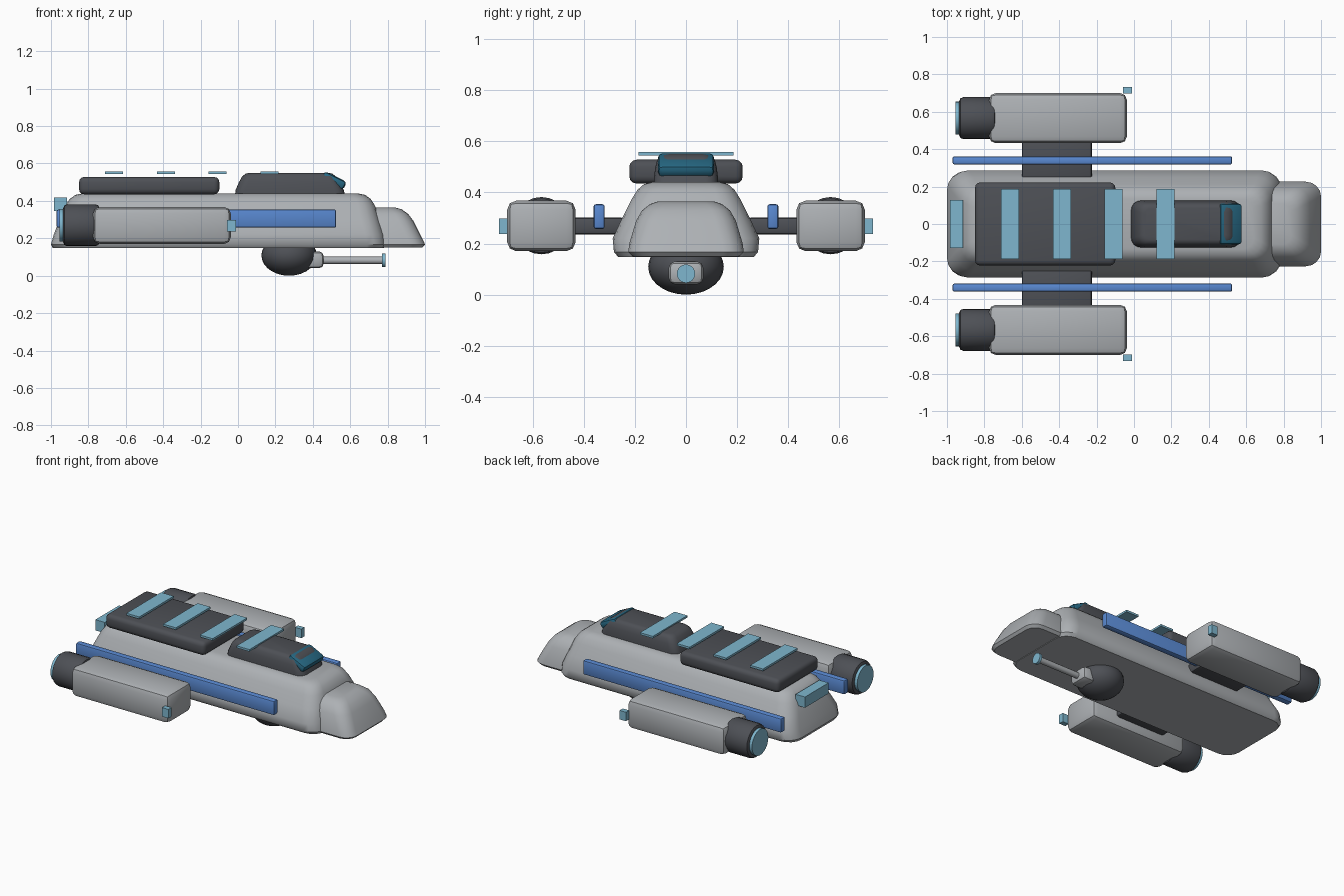
import bpy, bmesh, math
from mathutils import Matrix, Vector

if "Cube" in bpy.data.objects:
    bpy.data.objects.remove(bpy.data.objects["Cube"])


def material(name, rgb):
    m = bpy.data.materials.new(name)
    m.diffuse_color = (*rgb, 1)
    m.use_nodes = True
    m.node_tree.nodes["Principled BSDF"].inputs["Base Color"].default_value = m.diffuse_color
    return m


GREY = material("light grey hull", (0.42, 0.44, 0.46))
DARK = material("dark grey", (0.075, 0.08, 0.092))
BLUE = material("blue rail", (0.10, 0.25, 0.64))
GLASS = material("deep teal glass", (0.02, 0.14, 0.23))
CYAN = material("pale cyan glow", (0.21, 0.47, 0.62))


def finish(bm, name, mat, angle=35):
    bmesh.ops.recalc_face_normals(bm, faces=bm.faces)
    me = bpy.data.meshes.new(name)
    bm.to_mesh(me)
    bm.free()
    ob = bpy.data.objects.new(name, me)
    bpy.context.collection.objects.link(ob)
    me.materials.append(mat)
    bpy.ops.object.select_all(action='DESELECT')
    ob.select_set(True)
    bpy.context.view_layer.objects.active = ob
    bpy.ops.object.shade_smooth_by_angle(angle=math.radians(angle))
    return ob


def box(name, mat, x, y, z, bevel=0.0, seg=2, tilt=0.0):
    """Box from (min, max) ranges, optionally bevelled and tilted about y."""
    bm = bmesh.new()
    bmesh.ops.create_cube(bm, size=1)
    bmesh.ops.scale(bm, vec=(x[1] - x[0], y[1] - y[0], z[1] - z[0]), verts=bm.verts)
    if bevel:
        bmesh.ops.bevel(bm, geom=bm.edges[:], offset=bevel, segments=seg,
                        profile=0.5, affect='EDGES')
    bmesh.ops.rotate(bm, matrix=Matrix.Rotation(tilt, 3, 'Y'), verts=bm.verts)
    bmesh.ops.translate(bm, vec=(sum(x) / 2, sum(y) / 2, sum(z) / 2), verts=bm.verts)
    return finish(bm, name, mat)


def rod(name, mat, x, y, z, r, bevel=0.0, sides=24):
    """Cylinder lying along x."""
    bm = bmesh.new()
    bmesh.ops.create_cone(bm, cap_ends=True, segments=sides, radius1=r, radius2=r,
                          depth=x[1] - x[0])
    if bevel:
        rims = [e for e in bm.edges if abs(e.verts[0].co.z - e.verts[1].co.z) < 1e-5]
        bmesh.ops.bevel(bm, geom=rims, offset=bevel, segments=2, profile=0.5, affect='EDGES')
    bmesh.ops.rotate(bm, matrix=Matrix.Rotation(math.pi / 2, 3, 'Y'), verts=bm.verts)
    bmesh.ops.translate(bm, vec=(sum(x) / 2, y, z), verts=bm.verts)
    return finish(bm, name, mat)


def loft(name, mat, layers, seg=4):
    """Stack of rounded rectangles: (z, x0, x1, half width, corner radius)."""
    bm = bmesh.new()
    rings = []
    for z, x0, x1, w, r in layers:
        ring = []
        corners = [(x1 - r, w - r), (x0 + r, w - r), (x0 + r, r - w), (x1 - r, r - w)]
        for k, (cx, cy) in enumerate(corners):
            for i in range(seg + 1):
                a = math.pi / 2 * (k + i / seg)
                ring.append(bm.verts.new((cx + r * math.cos(a), cy + r * math.sin(a), z)))
        rings.append(ring)
    n = len(rings[0])
    for a, b in zip(rings, rings[1:]):
        for i in range(n):
            bm.faces.new((a[i], a[(i + 1) % n], b[(i + 1) % n], b[i]))
    bm.faces.new(rings[0])
    bm.faces.new(rings[-1])
    return finish(bm, name, mat)


# Main hull and nose
loft("hull", GREY, [
    (0.147, -0.99, 0.78, 0.265, 0.09), (0.167, -1.0, 0.79, 0.282, 0.10),
    (0.22, -0.985, 0.78, 0.287, 0.10), (0.30, -0.955, 0.757, 0.25, 0.10),
    (0.375, -0.925, 0.732, 0.212, 0.09), (0.41, -0.90, 0.71, 0.19, 0.08),
    (0.432, -0.87, 0.68, 0.165, 0.07), (0.44, -0.83, 0.64, 0.135, 0.06)])
loft("nose", GREY, [
    (0.15, 0.6, 0.985, 0.21, 0.07), (0.167, 0.6, 1.0, 0.226, 0.08),
    (0.20, 0.6, 0.985, 0.222, 0.08), (0.29, 0.6, 0.94, 0.195, 0.08),
    (0.33, 0.6, 0.91, 0.172, 0.07), (0.355, 0.6, 0.875, 0.14, 0.06),
    (0.365, 0.6, 0.84, 0.11, 0.05)])

# Upper deck block, cabin and visor
box("rear_deck", DARK, (-0.85, -0.10), (-0.222, 0.222), (0.435, 0.528), 0.028, 3)
loft("cabin", DARK, [
    (0.42, -0.018, 0.575, 0.125, 0.05), (0.46, -0.012, 0.565, 0.125, 0.05),
    (0.50, 0.005, 0.545, 0.12, 0.05), (0.53, 0.022, 0.525, 0.112, 0.045),
    (0.545, 0.04, 0.505, 0.10, 0.04), (0.55, 0.06, 0.485, 0.085, 0.03)])
box("visor", GLASS, (0.445, 0.578), (-0.11, 0.11), (0.483, 0.533), 0.018, 2,
    math.radians(26))

# Glowing roof strips and tail light
for i in range(4):
    cx = -0.662 + 0.2767 * i
    box(f"roof_strip_{i + 1}", CYAN, (cx - 0.048, cx + 0.048), (-0.186, 0.186), (0.544, 0.558))
box("tail_light", CYAN, (-0.985, -0.915), (-0.127, 0.127), (0.345, 0.418))

# Side parts, mirrored left and right
for s, side in ((-1, "right"), (1, "left")):
    def span(a, b):
        return tuple(sorted((s * a, s * b)))
    box(f"{side}_pylon", DARK, (-0.6, -0.225), span(0.24, 0.48), (0.235, 0.302), 0.015)
    box(f"{side}_rail", BLUE, (-0.97, 0.525), span(0.318, 0.362), (0.257, 0.354), 0.01)
    box(f"{side}_pod", GREY, (-0.775, -0.038), span(0.432, 0.70), (0.17, 0.368), 0.036, 2)
    rod(f"{side}_thruster", DARK, (-0.935, -0.74), s * 0.566, 0.27, 0.112, 0.022)
    rod(f"{side}_thruster_glow", CYAN, (-0.955, -0.93), s * 0.566, 0.27, 0.088)
    box(f"{side}_marker_light", CYAN, (-0.06, -0.012), span(0.698, 0.732), (0.237, 0.298))

# Belly turret with gun
bm = bmesh.new()
bmesh.ops.create_uvsphere(bm, u_segments=24, v_segments=14, radius=1)
bmesh.ops.scale(bm, vec=(0.148, 0.148, 0.109), verts=bm.verts)
bmesh.ops.translate(bm, vec=(0.273, 0, 0.109), verts=bm.verts)
finish(bm, "turret_dome", DARK)
box("gun_mount", GREY, (0.33, 0.458), (-0.068, 0.068), (0.04, 0.13), 0.025, 2)
rod("gun_barrel", GREY, (0.42, 0.78), 0, 0.082, 0.02, sides=12)
rod("gun_muzzle", CYAN, (0.77, 0.788), 0, 0.082, 0.036)
